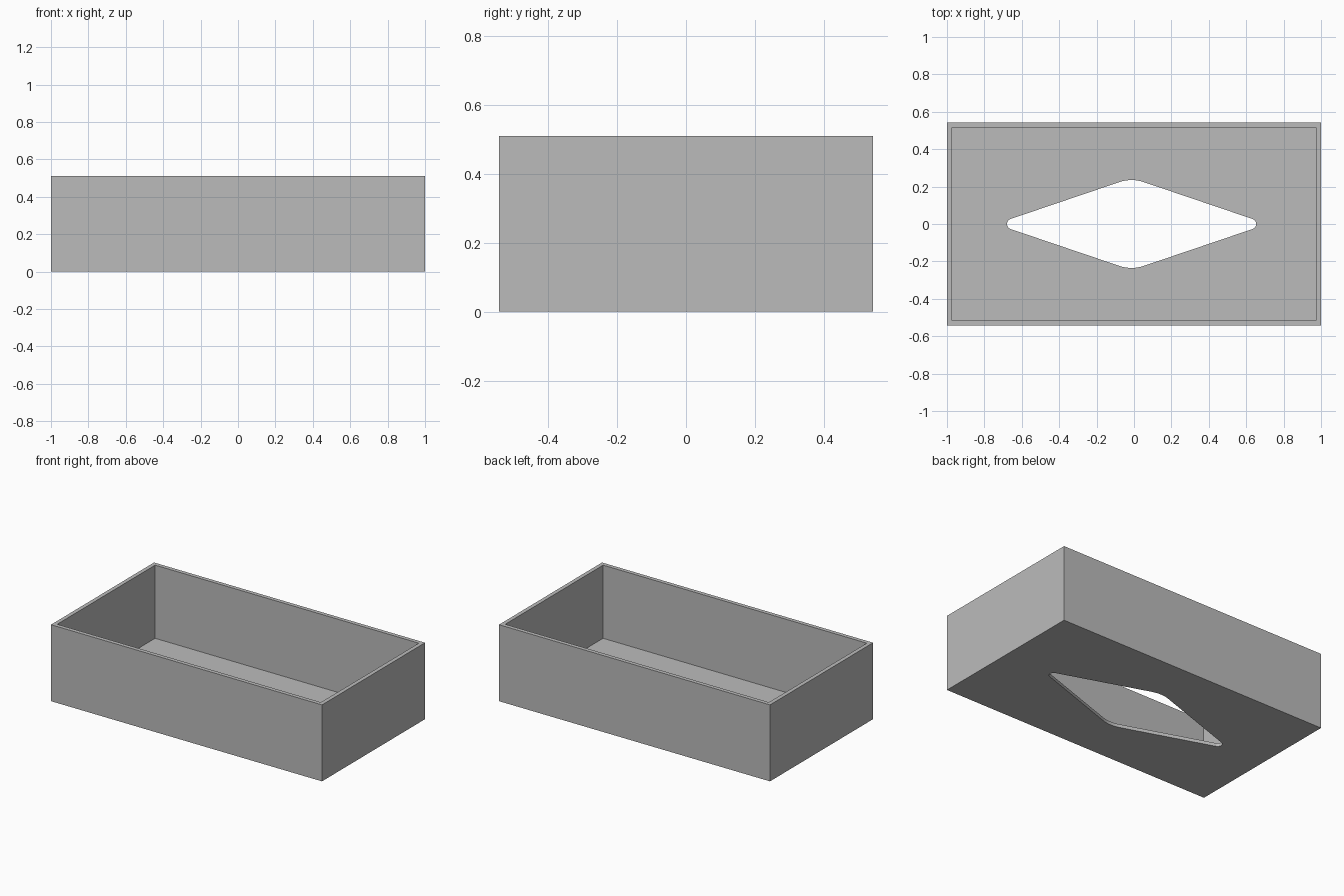
import bpy, bmesh, math

if "Cube" in bpy.data.objects:
    bpy.data.objects.remove(bpy.data.objects["Cube"])

L, W, H = 1.0, 0.543, 0.51      # half length, half width, height
WALL, FLOOR = 0.027, 0.022      # wall and floor thickness

grey = bpy.data.materials.new("grey")
grey.diffuse_color = (0.5, 0.5, 0.5, 1)
grey.use_nodes = True
grey.node_tree.nodes["Principled BSDF"].inputs["Base Color"].default_value = grey.diffuse_color


def prism(name, outline, z0, z1):
    """Extrude a flat outline from z0 to z1."""
    bm = bmesh.new()
    face = bm.faces.new([bm.verts.new((x, y, z0)) for x, y in outline])
    top = bmesh.ops.extrude_face_region(bm, geom=[face])["geom"]
    bmesh.ops.translate(bm, vec=(0, 0, z1 - z0),
                        verts=[v for v in top if isinstance(v, bmesh.types.BMVert)])
    bmesh.ops.recalc_face_normals(bm, faces=bm.faces)
    mesh = bpy.data.meshes.new(name)
    bm.to_mesh(mesh)
    bm.free()
    mesh.materials.append(grey)
    obj = bpy.data.objects.new(name, mesh)
    bpy.context.collection.objects.link(obj)
    return obj


def rectangle(a, b):
    return [(-a, -b), (a, -b), (a, b), (-a, b)]


def rounded_diamond(cx, a, b, r_tip, r_side, slope, steps=8):
    """Diamond with rounded corners, drawn as four arcs joined by straight edges."""
    pts = []
    for k in range(4):
        mid = k * math.pi / 2
        r, reach, half = ((r_tip, a, math.pi / 2 - slope) if k % 2 == 0
                          else (r_side, b, slope))
        ox, oy = (reach - r) * math.cos(mid), (reach - r) * math.sin(mid)
        for i in range(steps + 1):
            t = mid - half + 2 * half * i / steps
            pts.append((cx + ox + r * math.cos(t), oy + r * math.sin(t)))
    return pts


# Solid block, hollowed from above and pierced through the floor
box = prism("open_box", rectangle(L, W), 0, H)
cutters = [
    prism("cavity_cutter", rectangle(L - WALL, W - WALL), FLOOR, H + 0.1),
    prism("diamond_cutter",
          rounded_diamond(-0.013, 0.666, 0.235, 0.0285, 0.2, math.radians(18.75)),
          -0.1, FLOOR + 0.1),
]
for cutter in cutters:
    mod = box.modifiers.new(cutter.name, "BOOLEAN")
    mod.operation = "DIFFERENCE"
    mod.solver = "EXACT"
    mod.object = cutter
    cutter.hide_render = True
    cutter.hide_set(True)

# Apply the cuts and smooth only the rounded hole corners
bpy.context.view_layer.objects.active = box
box.select_set(True)
for cutter in cutters:
    bpy.ops.object.modifier_apply(modifier=cutter.name)
    bpy.data.objects.remove(cutter)
bpy.ops.object.shade_smooth_by_angle(angle=math.radians(30))
